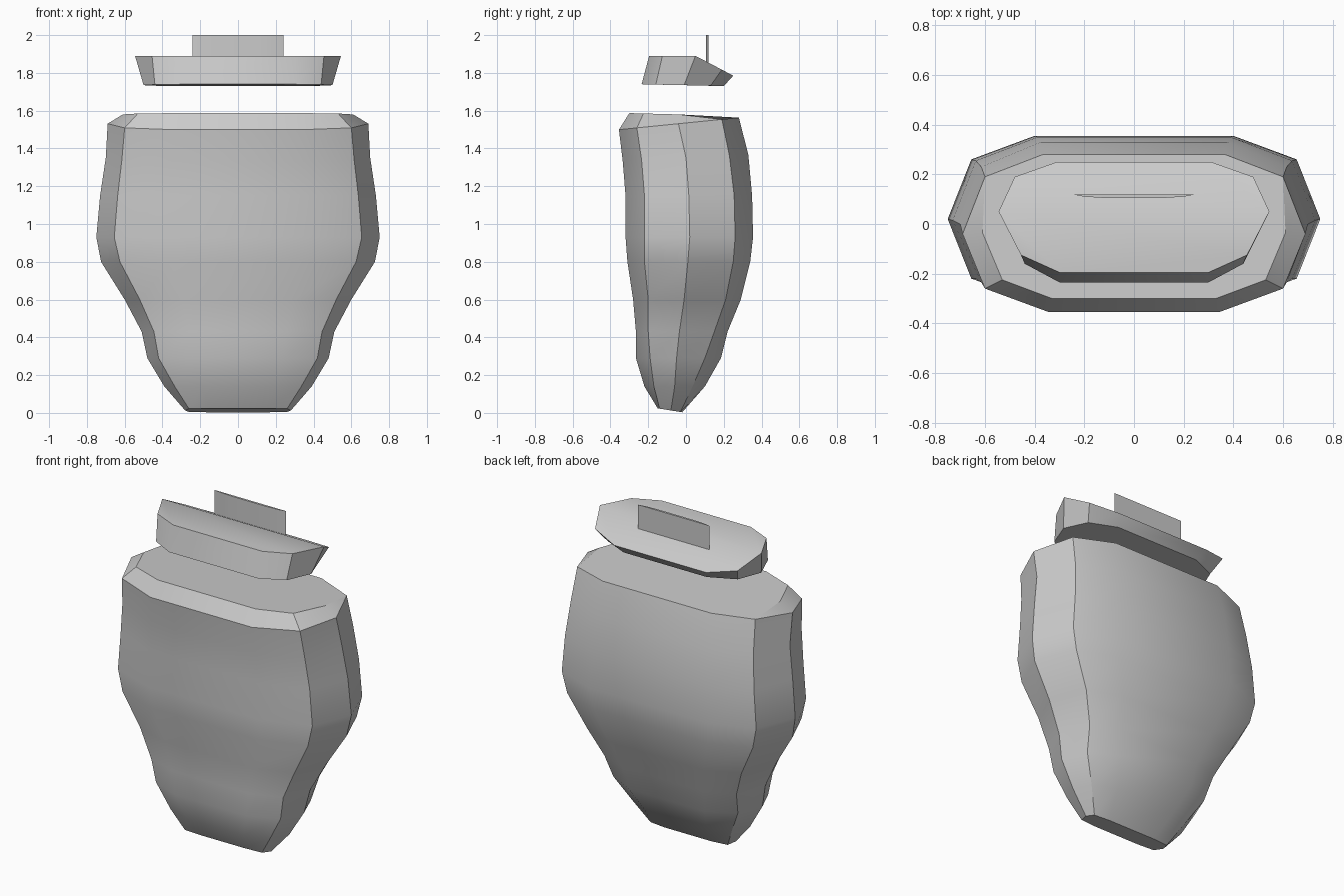
import bpy, bmesh, math

cube = bpy.data.objects.get("Cube")
if cube:
    bpy.data.objects.remove(cube, do_unlink=True)

grey = bpy.data.materials.new("plain_grey")
grey.use_nodes = True
colour = (0.6, 0.6, 0.6, 1)
grey.diffuse_color = colour
grey.node_tree.nodes["Principled BSDF"].inputs["Base Color"].default_value = colour


def mirrored(half):
    """Closed ring from the +x half, listed front to back."""
    return half + [(-x, y, z) for x, y, z in reversed(half)]


def loft(name, rings):
    """Skin a stack of rings and cap both ends."""
    bm = bmesh.new()
    loops = [[bm.verts.new(p) for p in ring] for ring in rings]
    for low, high in zip(loops, loops[1:]):
        n = len(low)
        for i in range(n):
            j = (i + 1) % n
            bm.faces.new((low[i], low[j], high[j], high[i]))
    bm.faces.new(list(reversed(loops[0])))
    bm.faces.new(loops[-1])
    bmesh.ops.remove_doubles(bm, verts=bm.verts, dist=0.0005)
    bmesh.ops.recalc_face_normals(bm, faces=bm.faces)
    mesh = bpy.data.meshes.new(name)
    bm.to_mesh(mesh)
    bm.free()
    mesh.materials.append(grey)
    obj = bpy.data.objects.new(name, mesh)
    bpy.context.collection.objects.link(obj)
    bpy.ops.object.select_all(action='DESELECT')
    obj.select_set(True)
    bpy.context.view_layer.objects.active = obj
    bpy.ops.object.shade_smooth_by_angle(angle=math.radians(30))
    return obj


def section(z, tilt, side_x, corner_x, front, front_corner, side, back_corner, back):
    """Ten-sided body section; the last five values are depths in y."""
    half = [(corner_x * 0.57, front), (corner_x, front_corner), (side_x, side),
            (corner_x, back_corner), (corner_x * 0.61, back)]
    return [(x, y, z + tilt * y) for x, y in half]


# Torso: waisted body with a chamfered front shoulder line
profile = [
    (0.00, -0.16, 0.28, 0.26, -0.15, -0.14, -0.08, -0.03, -0.02),
    (0.14, 0, 0.39, 0.335, -0.22, -0.17, -0.06, 0.035, 0.10),
    (0.29, 0, 0.48, 0.42, -0.265, -0.19, -0.05, 0.10, 0.185),
    (0.43, 0, 0.51, 0.445, -0.265, -0.20, -0.035, 0.15, 0.22),
    (0.60, 0, 0.60, 0.52, -0.28, -0.20, -0.01, 0.21, 0.29),
    (0.80, 0, 0.725, 0.625, -0.31, -0.22, 0.01, 0.25, 0.34),
    (0.93, 0, 0.75, 0.655, -0.32, -0.22, 0.02, 0.26, 0.355),
    (1.15, 0, 0.73, 0.637, -0.32, -0.22, 0.015, 0.255, 0.35),
    (1.35, 0.05, 0.70, 0.615, -0.335, -0.235, 0.0, 0.23, 0.33),
    (1.535, 0.10, 0.69, 0.60, -0.355, -0.26, -0.04, 0.19, 0.28),
]
halves = [section(*row) for row in profile]
shoulder = [(0.33, -0.30, 1.587), (0.53, -0.225, 1.585), (0.61, -0.035, 1.58)]
halves.append(shoulder + halves[-1][3:])
loft("torso", [mirrored(h) for h in halves])

# Collar: floating plate whose top slopes down at the back
collar_bottom = [(0.30, -0.235, 1.74), (0.44, -0.16, 1.738), (0.50, -0.01, 1.735),
                 (0.44, 0.13, 1.732), (0.28, 0.20, 1.73)]
collar_top = [(0.30, -0.195, 1.89), (0.455, -0.125, 1.89), (0.545, 0.05, 1.89),
              (0.48, 0.19, 1.817), (0.31, 0.25, 1.785)]
collar = loft("collar", [mirrored(collar_bottom), mirrored(collar_top)])

# Fold the collar top across its widest line
bm = bmesh.new()
bm.from_mesh(collar.data)
ridge = [v for v in bm.verts if v.co.z > 1.88 and abs(v.co.x) > 0.5]
bmesh.ops.connect_verts(bm, verts=ridge)
bm.to_mesh(collar.data)
bm.free()

# Neck tab: thin upright plate with a gently bowed front
outline = [(0.12, 0.105), (0.2, 0.11), (0.24, 0.118)]
loft("neck_tab", [mirrored([(x, y, z) for x, y in outline]) for z in (1.84, 2.0)])
